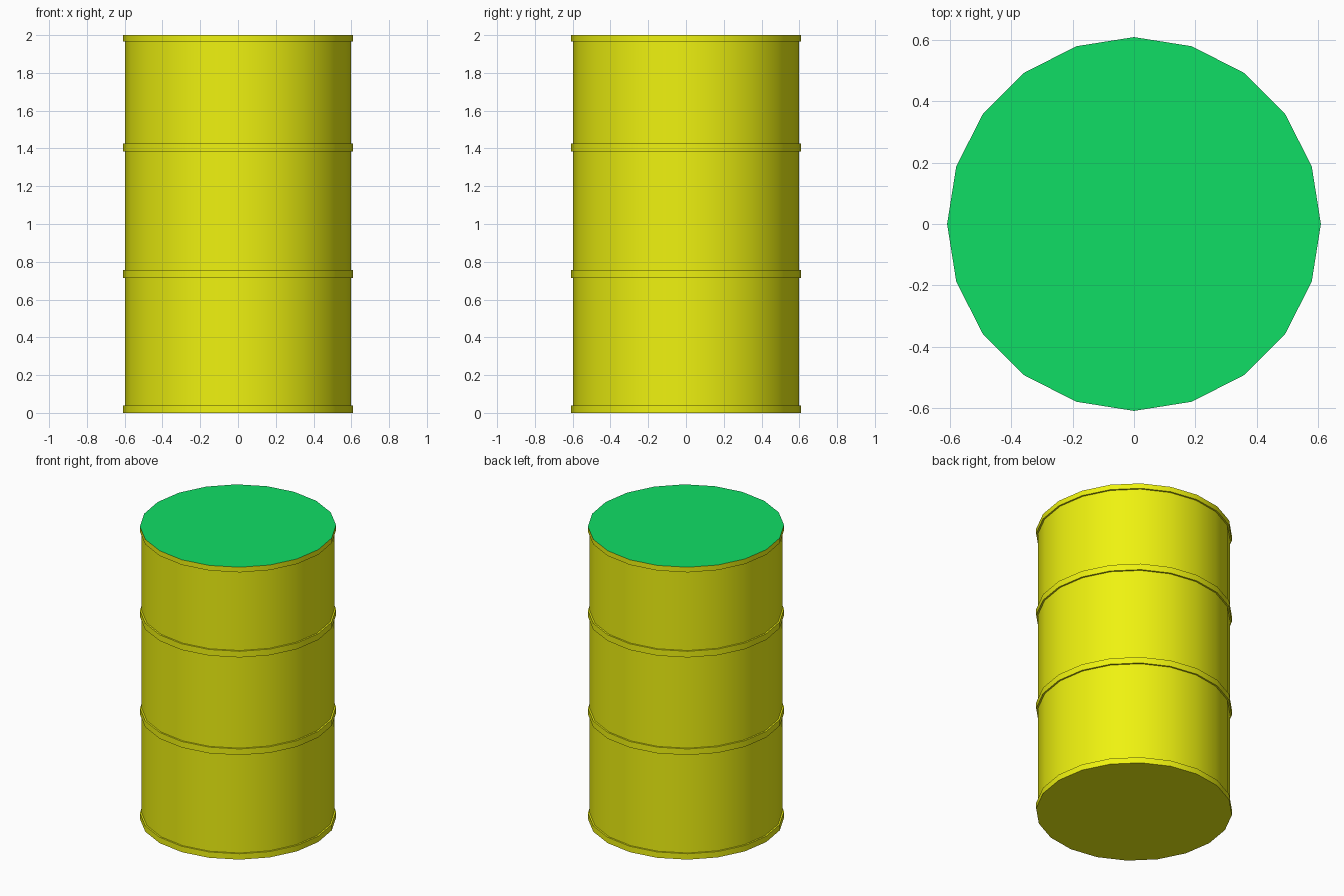
import bpy, bmesh, math

if "Cube" in bpy.data.objects:
    bpy.data.objects.remove(bpy.data.objects["Cube"])

SIDES = 20
R_BODY, R_HOOP = 0.597, 0.608
HOOPS = [(0.0, 0.04), (0.715, 0.757), (1.383, 1.425), (1.965, 2.0)]


def material(name, colour):
    mat = bpy.data.materials.new(name)
    mat.diffuse_color = (*colour, 1)
    mat.use_nodes = True
    mat.node_tree.nodes["Principled BSDF"].inputs["Base Color"].default_value = mat.diffuse_color
    return mat


def finish(bm, name, mat):
    bmesh.ops.recalc_face_normals(bm, faces=bm.faces)
    mesh = bpy.data.meshes.new(name)
    bm.to_mesh(mesh)
    bm.free()
    mesh.materials.append(mat)
    obj = bpy.data.objects.new(name, mesh)
    bpy.context.collection.objects.link(obj)
    return obj


def ring(bm, radius, z):
    step = math.tau / SIDES
    return [bm.verts.new((radius * math.cos(i * step), radius * math.sin(i * step), z))
            for i in range(SIDES)]


yellow = material("yellow_paint", (0.86, 0.89, 0.005))
green = material("green_paint", (0.005, 0.73, 0.13))

# Drum wall: stepped profile with raised hoops, closed at the bottom
profile = []
for low, high in HOOPS:
    profile += [(R_BODY, low), (R_HOOP, low), (R_HOOP, high), (R_BODY, high)]
profile = profile[1:-1]

bm = bmesh.new()
rings = [ring(bm, r, z) for r, z in profile]
for a, b in zip(rings, rings[1:]):
    for i in range(SIDES):
        j = (i + 1) % SIDES
        bm.faces.new((a[i], a[j], b[j], b[i]))
bm.faces.new(rings[0][::-1])
# Temporary top cap keeps the normals outward; the lid replaces it
cap = bm.faces.new(rings[-1])
bmesh.ops.recalc_face_normals(bm, faces=bm.faces)
bm.faces.remove(cap)
drum = finish(bm, "drum", yellow)
bpy.context.view_layer.objects.active = drum
drum.select_set(True)
bpy.ops.object.shade_smooth_by_angle(angle=math.radians(30))

# Lid: flat disc closing the top
bm = bmesh.new()
face = bm.faces.new(ring(bm, R_HOOP, 2.0))
lid = finish(bm, "lid", green)
if lid.data.polygons[0].normal.z < 0:
    lid.data.flip_normals()
